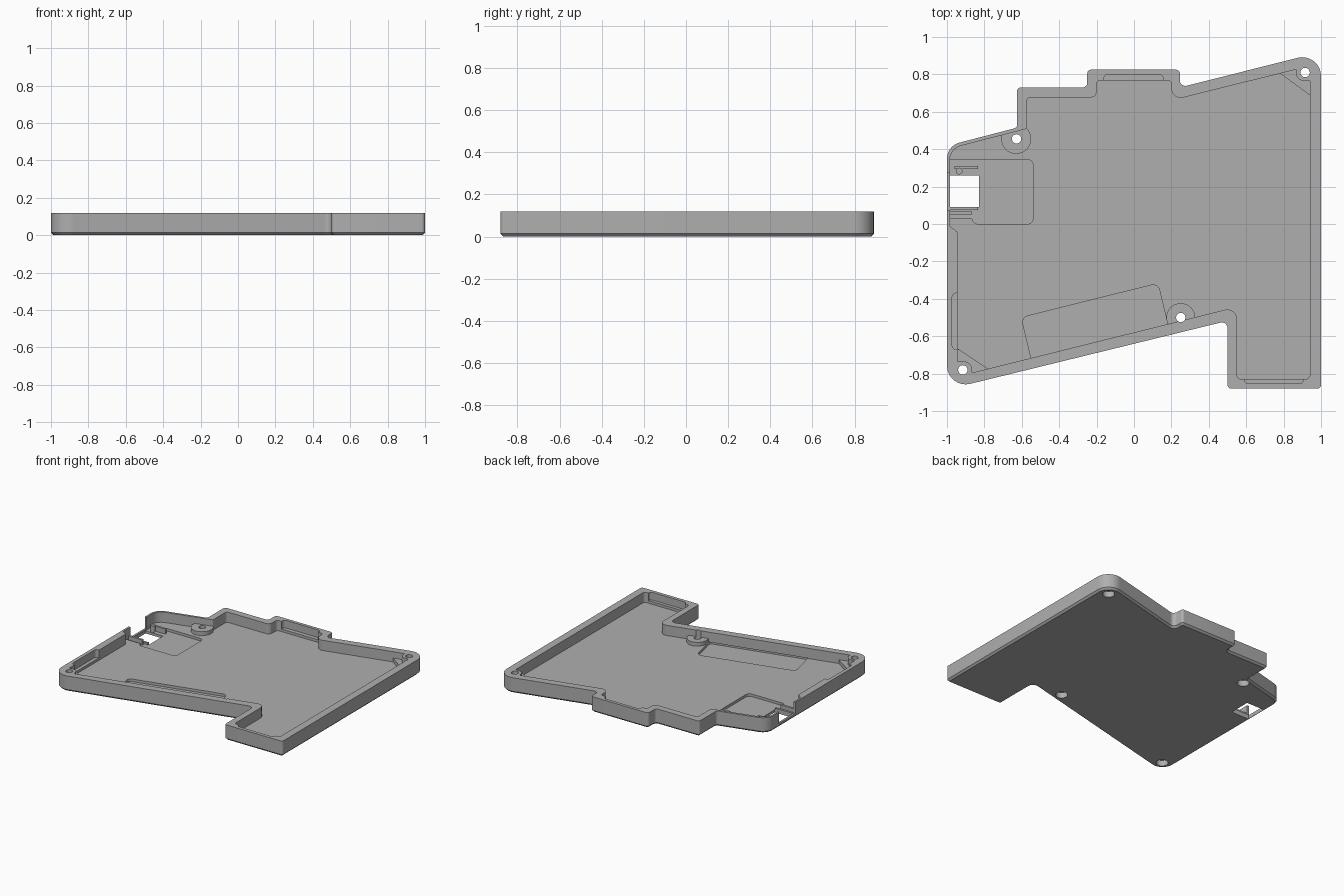
import bpy, bmesh, math
from mathutils import Vector

if "Cube" in bpy.data.objects:
    bpy.data.objects.remove(bpy.data.objects["Cube"])

RIM, SHELF, FLOOR, POCKET = 0.12, 0.07, 0.04, 0.02

grey = bpy.data.materials.new("plain grey")
grey.use_nodes = True
grey.diffuse_color = (0.43, 0.43, 0.43, 1)
grey.node_tree.nodes["Principled BSDF"].inputs["Base Color"].default_value = grey.diffuse_color


def rounded(points, steps=8):
    """Polygon with each corner (x, y, radius) replaced by an arc."""
    out, n = [], len(points)
    for i, (x, y, r) in enumerate(points):
        p = Vector((x, y))
        if r == 0:
            out.append(p)
            continue
        a = (Vector(points[i - 1][:2]) - p).normalized()
        b = (Vector(points[(i + 1) % n][:2]) - p).normalized()
        half = a.angle(b) / 2
        centre = p + (a + b).normalized() * (r / math.sin(half))
        start = p + a * (r / math.tan(half)) - centre
        end = p + b * (r / math.tan(half)) - centre
        turn = math.atan2(start.x * end.y - start.y * end.x, start.dot(end))
        for k in range(steps + 1):
            t = turn * k / steps
            c, s = math.cos(t), math.sin(t)
            out.append(centre + Vector((start.x * c - start.y * s, start.x * s + start.y * c)))
    return out


def prism(name, outline, low, high, chamfer=0):
    """Extrude an outline from low to high, with an optional bottom chamfer."""
    bm = bmesh.new()
    base = bm.faces.new([bm.verts.new((p[0], p[1], low)) for p in outline])
    grown = bmesh.ops.extrude_face_region(bm, geom=[base])["geom"]
    top = [v for v in grown if isinstance(v, bmesh.types.BMVert)]
    bmesh.ops.translate(bm, verts=top, vec=(0, 0, high - low))
    bmesh.ops.recalc_face_normals(bm, faces=bm.faces)
    if chamfer:
        edges = [e for e in bm.edges if all(abs(v.co.z - low) < 1e-5 for v in e.verts)]
        bmesh.ops.bevel(bm, geom=edges, offset=chamfer, segments=1, affect='EDGES')
    mesh = bpy.data.meshes.new(name)
    bm.to_mesh(mesh)
    bm.free()
    mesh.materials.append(grey)
    obj = bpy.data.objects.new(name, mesh)
    bpy.context.collection.objects.link(obj)
    return obj


def disc(x, y, r, n=32):
    return [(x + r * math.cos(2 * math.pi * k / n), y + r * math.sin(2 * math.pi * k / n))
            for k in range(n)]


def rect(x0, x1, y0, y1, r=0):
    return rounded([(x0, y0, r), (x1, y0, r), (x1, y1, r), (x0, y1, r)])


def activate(obj):
    bpy.ops.object.select_all(action='DESELECT')
    obj.select_set(True)
    bpy.context.view_layer.objects.active = obj


def cut(target, cutter):
    """Subtract the cutter, then throw it away."""
    cutter.hide_render = True
    activate(target)
    mod = target.modifiers.new("cut", 'BOOLEAN')
    mod.operation, mod.solver, mod.object = 'DIFFERENCE', 'EXACT', cutter
    bpy.ops.object.modifier_apply(modifier=mod.name)
    bpy.data.objects.remove(cutter)


# Outer shell
shell = rounded([
    (-1, -0.885, 0.1), (0.5, -0.518, 0.03), (0.5, -0.88, 0.02), (1, -0.88, 0.02),
    (1, 0.92, 0.1), (0.245, 0.73, 0.03), (0.245, 0.825, 0.02), (-0.25, 0.825, 0.02),
    (-0.25, 0.73, 0.025), (-0.625, 0.73, 0.02), (-0.625, 0.515, 0.02), (-1, 0.418, 0.09)])
tray = prism("case_tray", shell, 0, RIM, 0.014)

# Cavity, stepping around the corner screw bosses
inside = rounded([
    (-0.945, -0.735, 0), (-0.865, -0.735, 0.045), (-0.865, -0.795, 0),
    (0.55, -0.443, 0.05), (0.55, -0.828, 0.02), (0.94, -0.828, 0.02),
    (0.94, 0.765, 0), (0.865, 0.765, 0.045), (0.865, 0.826, 0),
    (0.2, 0.66, 0.05), (0.2, 0.768, 0.02), (-0.2, 0.768, 0.02), (-0.2, 0.677, 0.03),
    (-0.573, 0.677, 0.02), (-0.573, 0.509, 0.01), (-0.985, 0.403, 0.08),
    (-0.985, -0.012, 0.01), (-0.945, -0.04, 0.01)])
cavity = prism("cavity_cutter", inside, FLOOR, RIM + 0.1)

# Low standoffs and corner gussets stay solid up to the shelf height
keep = [disc(-0.63, 0.455, 0.08), disc(0.25, -0.5, 0.077),
        [(0.78, 0.805), (0.945, 0.685), (0.99, 0.9)],
        [(-0.78, -0.775), (-0.95, -0.66), (-0.99, -0.87)]]
for outline in keep:
    cut(cavity, prism("standoff_cutter", outline, -0.1, SHELF))
cut(tray, cavity)

# Shallow pockets in the floor
cut(tray, prism("battery_pocket", rounded([
    (-0.545, -0.738, 0.02), (0.185, -0.557, 0.02), (0.128, -0.318, 0.035),
    (-0.602, -0.5, 0.035)]), POCKET, FLOOR + 0.002))
cut(tray, prism("board_pocket", rect(-0.865, -0.54, 0, 0.345, 0.03), POCKET, FLOOR + 0.01))
cut(tray, prism("port_pocket", rect(-0.984, -0.8, 0.03, 0.344), POCKET, FLOOR + 0.011))

# Relief slots in the inner walls
for box in [(-0.972, -0.92, -0.67, -0.37), (-0.16, 0.155, 0.74, 0.8),
            (0.59, 0.905, -0.853, -0.8)]:
    cut(tray, prism("wall_slot", rect(*box, 0.02), SHELF - 0.01, RIM + 0.1))

# Port opening through the floor and the left wall
cut(tray, prism("floor_opening", rect(-0.983, -0.83, 0.09, 0.26), -0.1, 0.06))
cut(tray, prism("wall_opening", rect(-1.1, -0.95, 0.075, 0.275), 0.03, RIM + 0.1))

# Screw holes with wide bores underneath
for x, y in [(-0.915, -0.78), (0.915, 0.81), (-0.628, 0.455), (0.25, -0.5)]:
    cut(tray, prism("screw_hole", disc(x, y, 0.025), -0.1, RIM + 0.1))
    cut(tray, prism("screw_bore", disc(x, y, 0.043), -0.1, 0.045))

# Small clips and post beside the port
clips = [prism("port_clip_front", rect(-0.984, -0.865, 0.05, 0.068), 0.015, 0.06),
         prism("port_ledge_front", rect(-0.984, -0.835, 0.075, 0.09), 0.015, 0.035),
         prism("port_clip_back", rect(-0.96, -0.835, 0.295, 0.31), 0.015, 0.06),
         prism("port_post", disc(-0.935, 0.283, 0.018, 16), 0.015, 0.07)]

for obj in [tray] + clips:
    activate(obj)
    bpy.ops.object.shade_smooth_by_angle(angle=math.radians(30))
